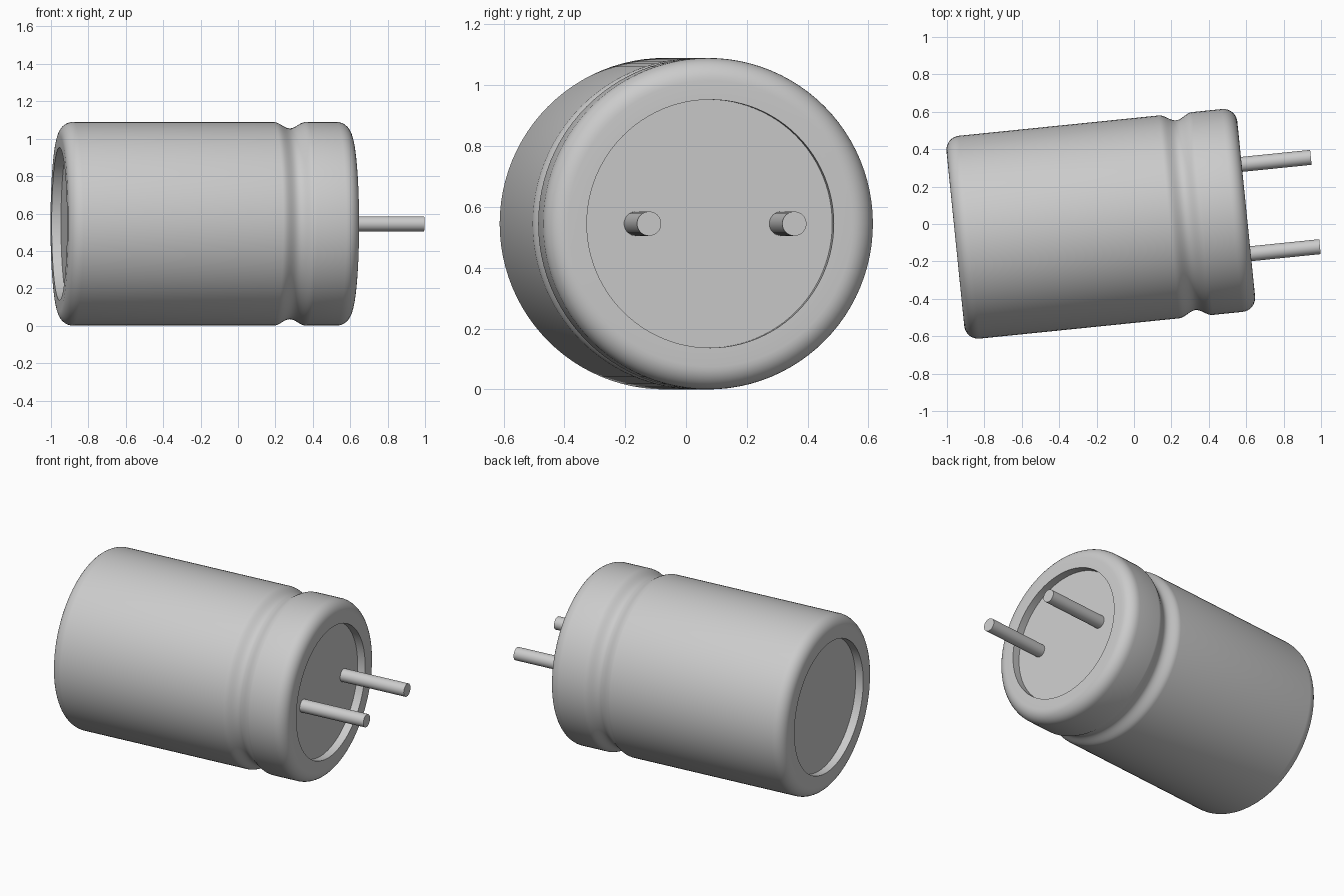
import bpy, bmesh, math
from mathutils import Matrix

if "Cube" in bpy.data.objects:
    bpy.data.objects.remove(bpy.data.objects["Cube"], do_unlink=True)

R = 0.545                  # can radius
BACK, FRONT = -0.96, 0.603  # ends along the axis
FILLET, HOLE, DEPTH = 0.075, 0.408, 0.05
PLACE = Matrix.Translation((0, 0.019, R)) @ Matrix.Rotation(math.radians(5.8), 4, 'Z')

metal = bpy.data.materials.new("grey metal")
metal.use_nodes = True
grey = (0.6, 0.6, 0.6, 1)
metal.diffuse_color = grey
metal.node_tree.nodes["Principled BSDF"].inputs["Base Color"].default_value = grey


def lathe(name, profile, steps, offset=0):
    """Spin (position, radius) points around the long axis; zero radius closes an end."""
    bm = bmesh.new()
    verts = [bm.verts.new((s, offset, r)) for s, r in profile]
    edges = [bm.edges.new(pair) for pair in zip(verts, verts[1:])]
    bmesh.ops.spin(bm, geom=verts + edges, cent=(0, offset, 0), axis=(1, 0, 0),
                   angle=math.tau, steps=steps)
    bmesh.ops.remove_doubles(bm, verts=bm.verts, dist=1e-5)
    bmesh.ops.recalc_face_normals(bm, faces=bm.faces)
    mesh = bpy.data.meshes.new(name)
    bm.to_mesh(mesh)
    bm.free()
    mesh.materials.append(metal)
    obj = bpy.data.objects.new(name, mesh)
    bpy.context.collection.objects.link(obj)
    obj.matrix_world = PLACE
    bpy.ops.object.select_all(action='DESELECT')
    obj.select_set(True)
    bpy.context.view_layer.objects.active = obj
    bpy.ops.object.shade_smooth_by_angle(angle=math.radians(35))
    return obj


def end_profile(plane, inward):
    """Recessed disc, flat rim and rounded shoulder, from the axis outward."""
    points = [(plane + inward * DEPTH, 0), (plane + inward * DEPTH, HOLE), (plane, HOLE)]
    for i in range(9):
        a = math.pi / 2 * i / 8
        points.append((plane + inward * FILLET * (1 - math.cos(a)),
                       R - FILLET * (1 - math.sin(a))))
    return points


# crimped groove near the lead end
groove = []
for i in range(17):
    t = i / 8 - 1
    groove.append((0.278 + 0.09 * t, R - 0.0175 * (1 + math.cos(math.pi * t))))

# can body
lathe("can", end_profile(BACK, 1) + groove + end_profile(FRONT, -1)[::-1], 96)

# two leads
for name, side in (("left_lead", 1), ("right_lead", -1)):
    base, tip = FRONT - DEPTH, 0.975
    lathe(name, [(base, 0), (base, 0.04), (tip, 0.04), (tip, 0)], 32, side * 0.24)
